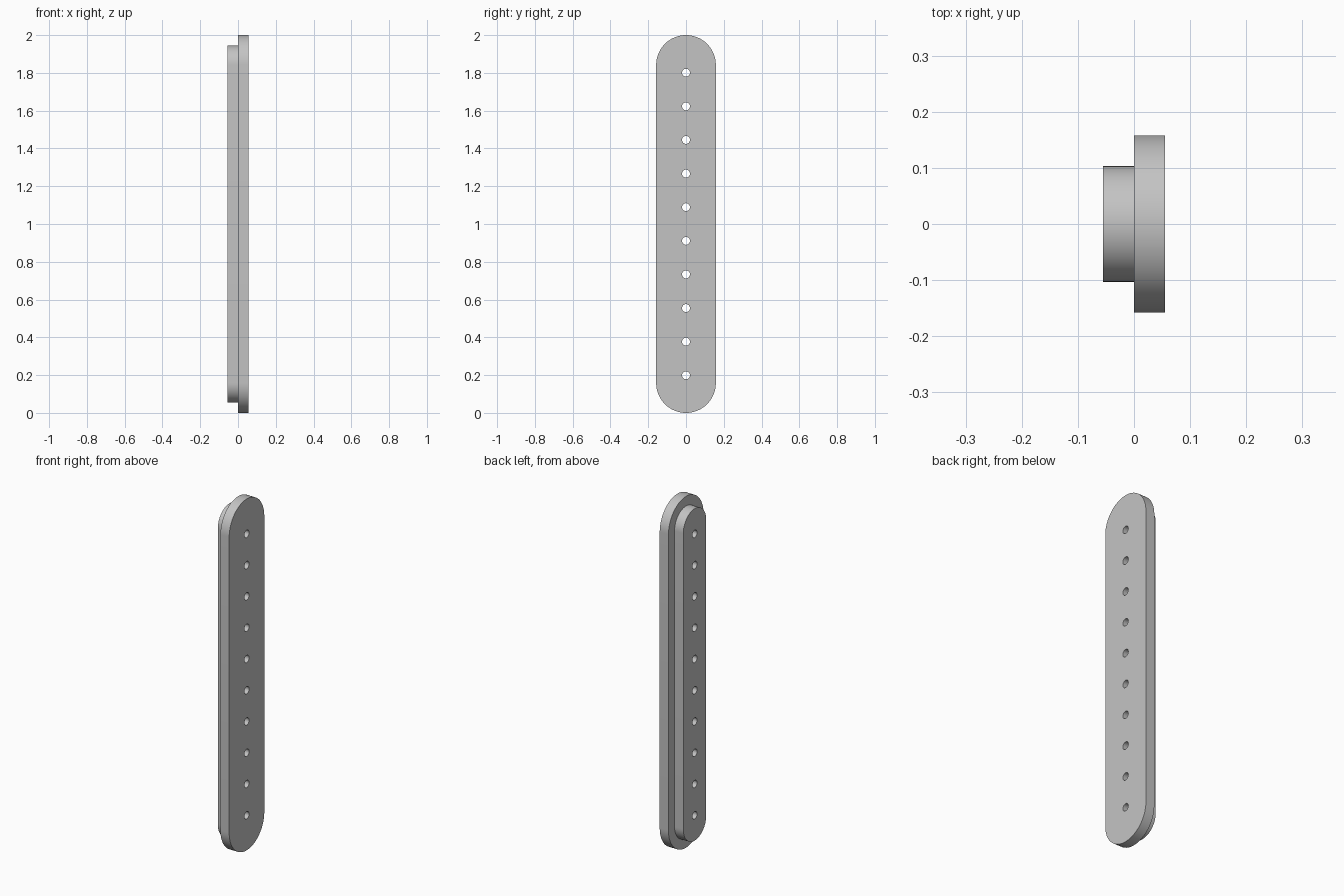
import bpy, bmesh
from math import pi, sin, cos, radians
from mathutils import Matrix

if "Cube" in bpy.data.objects:
    bpy.data.objects.remove(bpy.data.objects["Cube"])

THICK = 0.055
MID_Z = 1.0
ARC_CENTRE = 0.842      # distance of each rounded end's centre from the middle
HOLES, PITCH, HOLE_R = 10, 0.178, 0.021

grey = bpy.data.materials.new("light_grey")
grey.use_nodes = True
grey.diffuse_color = (0.55, 0.55, 0.55, 1)
grey.node_tree.nodes["Principled BSDF"].inputs["Base Color"].default_value = (0.55, 0.55, 0.55, 1)


def make_object(name, bm):
    bmesh.ops.recalc_face_normals(bm, faces=bm.faces)
    mesh = bpy.data.meshes.new(name)
    bm.to_mesh(mesh)
    bm.free()
    mesh.materials.append(grey)
    obj = bpy.data.objects.new(name, mesh)
    bpy.context.collection.objects.link(obj)
    return obj


def round_ended_plate(name, radius, x0, steps=32):
    """Upright slab with semicircular ends, extruded along x."""
    bm = bmesh.new()
    verts = []
    for end in (0, 1):
        z = MID_Z + (-ARC_CENTRE if end else ARC_CENTRE)
        for i in range(steps + 1):
            a = pi * (end + i / steps)
            verts.append(bm.verts.new((x0, radius * cos(a), z + radius * sin(a))))
    face = bm.faces.new(verts)
    grown = bmesh.ops.extrude_face_region(bm, geom=[face], use_keep_orig=True)
    moved = [v for v in grown["geom"] if isinstance(v, bmesh.types.BMVert)]
    bmesh.ops.translate(bm, verts=moved, vec=(THICK, 0, 0))
    return make_object(name, bm)


# Row of drill pins that cut the holes
bm = bmesh.new()
for i in range(HOLES):
    z = MID_Z + (i - (HOLES - 1) / 2) * PITCH
    bmesh.ops.create_cone(bm, cap_ends=True, segments=32, radius1=HOLE_R, radius2=HOLE_R,
                          depth=0.4, matrix=Matrix.Translation((0, 0, z)) @ Matrix.Rotation(pi / 2, 4, 'Y'))
cutter = make_object("hole_cutter", bm)
cutter.hide_render = True

# Wide cover plate and narrower raised plate behind it
plates = [round_ended_plate("wide_plate", 0.158, 0.0),
          round_ended_plate("narrow_plate", 0.103, -THICK)]

for plate in plates:
    drill = plate.modifiers.new("holes", 'BOOLEAN')
    drill.operation, drill.solver, drill.object = 'DIFFERENCE', 'EXACT', cutter
    bpy.ops.object.select_all(action='DESELECT')
    plate.select_set(True)
    bpy.context.view_layer.objects.active = plate
    bpy.ops.object.modifier_apply(modifier=drill.name)
    bpy.ops.object.shade_smooth_by_angle(angle=radians(30))

bpy.data.objects.remove(cutter)
